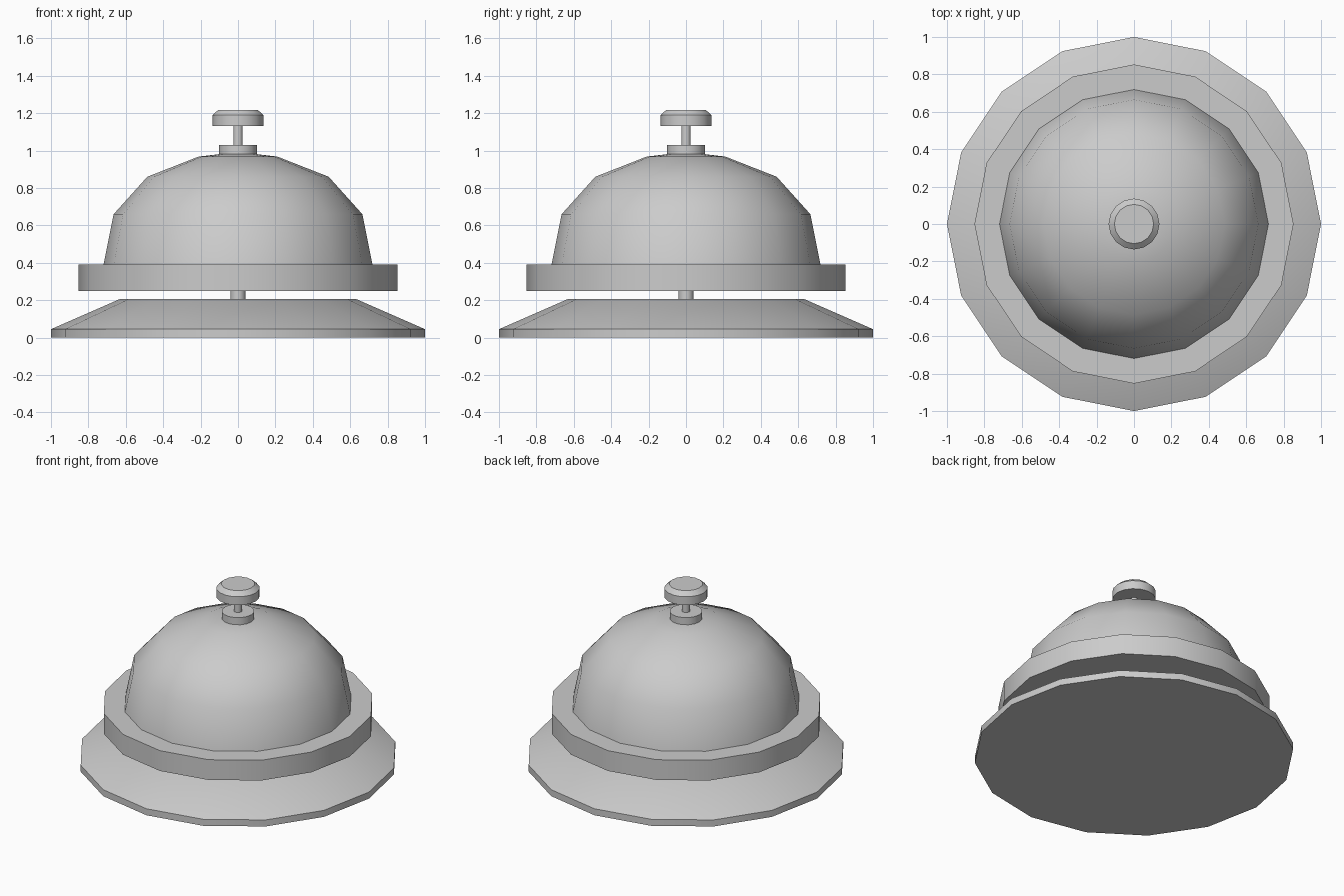
import bpy
import bmesh
from math import cos, sin, tau, radians

cube = bpy.data.objects.get("Cube")
if cube:
    bpy.data.objects.remove(cube)

# Single metal colour
metal = bpy.data.materials.new("light_grey_metal")
metal.use_nodes = True
grey = (0.6, 0.6, 0.6, 1)
metal.diffuse_color = grey
metal.node_tree.nodes["Principled BSDF"].inputs["Base Color"].default_value = grey


def turned_part(name, profile, sides=16, smooth=30):
    """Closed solid of revolution from (radius, height) points, bottom to top."""
    bm = bmesh.new()
    rings = [[bm.verts.new((r * cos(tau * i / sides), r * sin(tau * i / sides), z))
              for i in range(sides)] for r, z in profile]
    for low, high in zip(rings, rings[1:]):
        for i in range(sides):
            j = (i + 1) % sides
            bm.faces.new((low[i], low[j], high[j], high[i]))
    bm.faces.new(rings[0][::-1])
    bm.faces.new(rings[-1])
    mesh = bpy.data.meshes.new(name)
    bm.to_mesh(mesh)
    bm.free()
    mesh.materials.append(metal)
    obj = bpy.data.objects.new(name, mesh)
    bpy.context.collection.objects.link(obj)
    bpy.ops.object.select_all(action="DESELECT")
    obj.select_set(True)
    bpy.context.view_layer.objects.active = obj
    bpy.ops.object.shade_smooth_by_angle(angle=radians(smooth))
    return obj


# Sloped foot and the post that carries the bell
turned_part("base", [(1, 0), (1, 0.045), (0.63, 0.207)])
turned_part("support_post", [(0.04, 0.2), (0.04, 0.26)])

# Bell: flat rim and rounded dome
turned_part("bell_rim", [(0.853, 0.25), (0.853, 0.39)])
turned_part("bell_dome", [(0.72, 0.385), (0.665, 0.66), (0.485, 0.86),
                          (0.21, 0.968), (0.09, 0.982)], smooth=50)

# Collar, plunger and push button on top
turned_part("collar", [(0.102, 0.97), (0.102, 1.03)])
turned_part("plunger", [(0.025, 1.02), (0.025, 1.14)])
turned_part("push_button", [(0.136, 1.132), (0.136, 1.19), (0.105, 1.218)])
